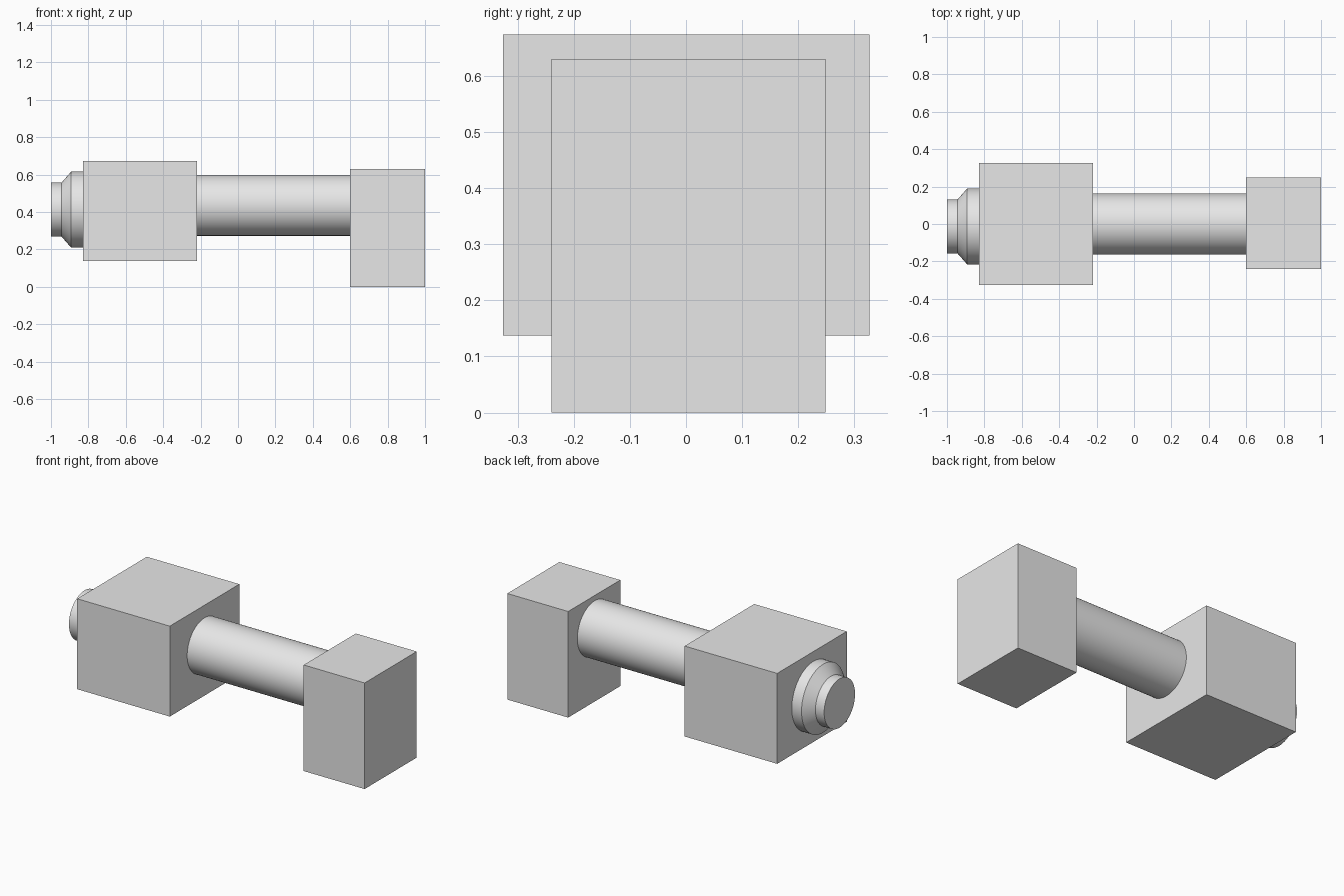
import bpy
import bmesh
from math import radians
from mathutils import Matrix, Vector

cube = bpy.data.objects.get("Cube")
if cube:
    bpy.data.objects.remove(cube, do_unlink=True)

# One plain grey for every part
grey = bpy.data.materials.new("light_grey")
grey.use_nodes = True
color = (0.8, 0.8, 0.8, 1)
grey.diffuse_color = color
grey.node_tree.nodes["Principled BSDF"].inputs["Base Color"].default_value = color


def add_object(name, bm):
    bmesh.ops.recalc_face_normals(bm, faces=bm.faces)
    mesh = bpy.data.meshes.new(name)
    bm.to_mesh(mesh)
    bm.free()
    mesh.materials.append(grey)
    obj = bpy.data.objects.new(name, mesh)
    bpy.context.collection.objects.link(obj)
    return obj


def block(name, low, high):
    low, high = Vector(low), Vector(high)
    bm = bmesh.new()
    bmesh.ops.create_cube(bm, size=1)
    bmesh.ops.scale(bm, vec=high - low, verts=bm.verts)
    bmesh.ops.translate(bm, vec=(low + high) / 2, verts=bm.verts)
    return add_object(name, bm)


def turned(name, y, z, profile, sides=64):
    """Solid turned about a line along x, from (x, radius) rings."""
    bm = bmesh.new()
    rings = []
    for x, radius in profile:
        place = Matrix.Translation((x, y, z)) @ Matrix.Rotation(radians(90), 4, "Y")
        rings.append(bmesh.ops.create_circle(
            bm, segments=sides, radius=radius, matrix=place)["verts"])
    for a, b in zip(rings, rings[1:]):
        for i in range(sides):
            j = (i + 1) % sides
            bm.faces.new((a[i], a[j], b[j], b[i]))
    bm.faces.new(rings[0])
    bm.faces.new(rings[-1])
    obj = add_object(name, bm)
    bpy.ops.object.select_all(action="DESELECT")
    obj.select_set(True)
    bpy.context.view_layer.objects.active = obj
    bpy.ops.object.shade_smooth_by_angle(angle=radians(30))
    return obj


# Large block, end block and the round shaft joining them
block("main_block", (-0.828, -0.326, 0.137), (-0.22, 0.327, 0.674))
block("end_block", (0.6, -0.24, 0), (1, 0.249, 0.63))
turned("shaft", 0, 0.436, [(-0.23, 0.163), (0.61, 0.163)])

# Stepped knob with a sloped shoulder
turned("knob", -0.013, 0.413,
       [(-1, 0.145), (-0.943, 0.145), (-0.892, 0.203), (-0.82, 0.203)])
